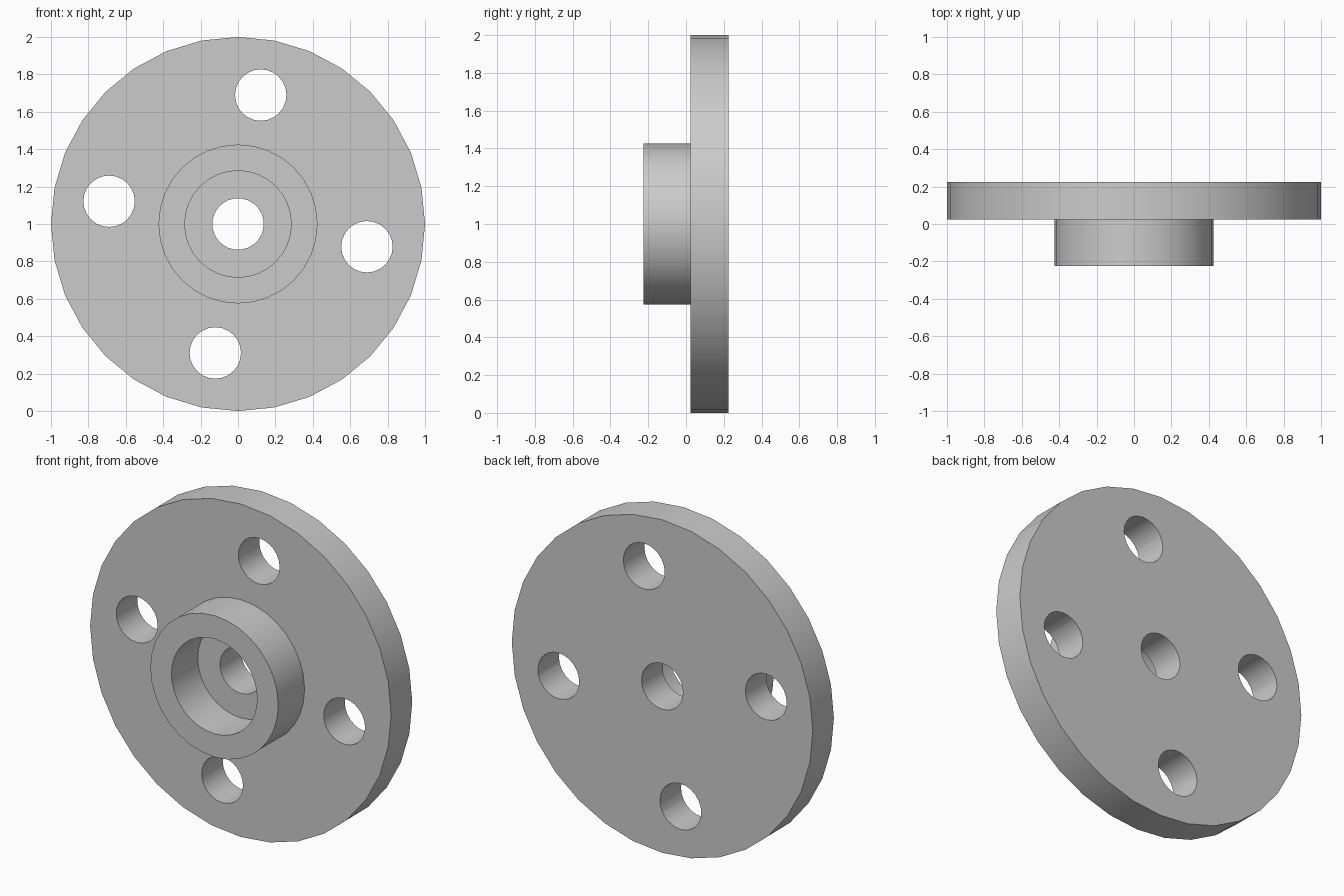
import bpy, bmesh, math
from mathutils import Matrix, Vector

cube = bpy.data.objects.get("Cube")
if cube:
    bpy.data.objects.remove(cube, do_unlink=True)

CENTRE = Vector((0, 0, 1))
HOLE_R = 0.1375
BACK, FLANGE_FRONT, HUB_FRONT = 0.225, 0.025, -0.225

# Plain grey metal
grey = bpy.data.materials.new("Light grey")
grey.use_nodes = True
colour = (0.6, 0.6, 0.6, 1)
grey.diffuse_color = colour
grey.node_tree.nodes["Principled BSDF"].inputs["Base Color"].default_value = colour


def make_object(name, bm):
    bmesh.ops.recalc_face_normals(bm, faces=bm.faces)
    mesh = bpy.data.meshes.new(name)
    bm.to_mesh(mesh)
    bm.free()
    mesh.materials.append(grey)
    obj = bpy.data.objects.new(name, mesh)
    bpy.context.collection.objects.link(obj)
    return obj


# Flange with counterbored hub, turned from a closed (radius, y) profile
profile = [(HOLE_R, BACK), (1, BACK), (1, FLANGE_FRONT), (0.425, FLANGE_FRONT),
           (0.425, HUB_FRONT), (0.285, HUB_FRONT), (0.285, FLANGE_FRONT),
           (HOLE_R, FLANGE_FRONT)]
bm = bmesh.new()
verts = [bm.verts.new(CENTRE + Vector((0, y, r))) for r, y in profile]
edges = [bm.edges.new((v, verts[(i + 1) % len(verts)])) for i, v in enumerate(verts)]
bmesh.ops.spin(bm, geom=verts + edges, cent=CENTRE, axis=(0, 1, 0),
               angle=math.tau, steps=32, use_merge=False)
bmesh.ops.remove_doubles(bm, verts=bm.verts, dist=0.0005)
flange = make_object("hub_flange", bm)

# Four bolt holes on a circle, slightly rotated
bm = bmesh.new()
for i in range(4):
    angle = math.radians(80 + 90 * i)
    place = CENTRE + 0.7 * Vector((math.cos(angle), 0, math.sin(angle)))
    place.y = 0.125
    bmesh.ops.create_cone(bm, cap_ends=True, segments=24, radius1=HOLE_R,
                          radius2=HOLE_R, depth=0.4,
                          matrix=Matrix.Translation(place) @ Matrix.Rotation(math.pi / 2, 4, 'X'))
cutter = make_object("bolt_hole_cutter", bm)
cutter.hide_render = True

cut = flange.modifiers.new("Bolt holes", 'BOOLEAN')
cut.operation = 'DIFFERENCE'
cut.solver = 'EXACT'
cut.object = cutter

bpy.ops.object.select_all(action='DESELECT')
flange.select_set(True)
bpy.context.view_layer.objects.active = flange
bpy.ops.object.modifier_apply(modifier=cut.name)
bpy.data.objects.remove(cutter, do_unlink=True)
bpy.ops.object.shade_smooth_by_angle(angle=math.radians(30))
